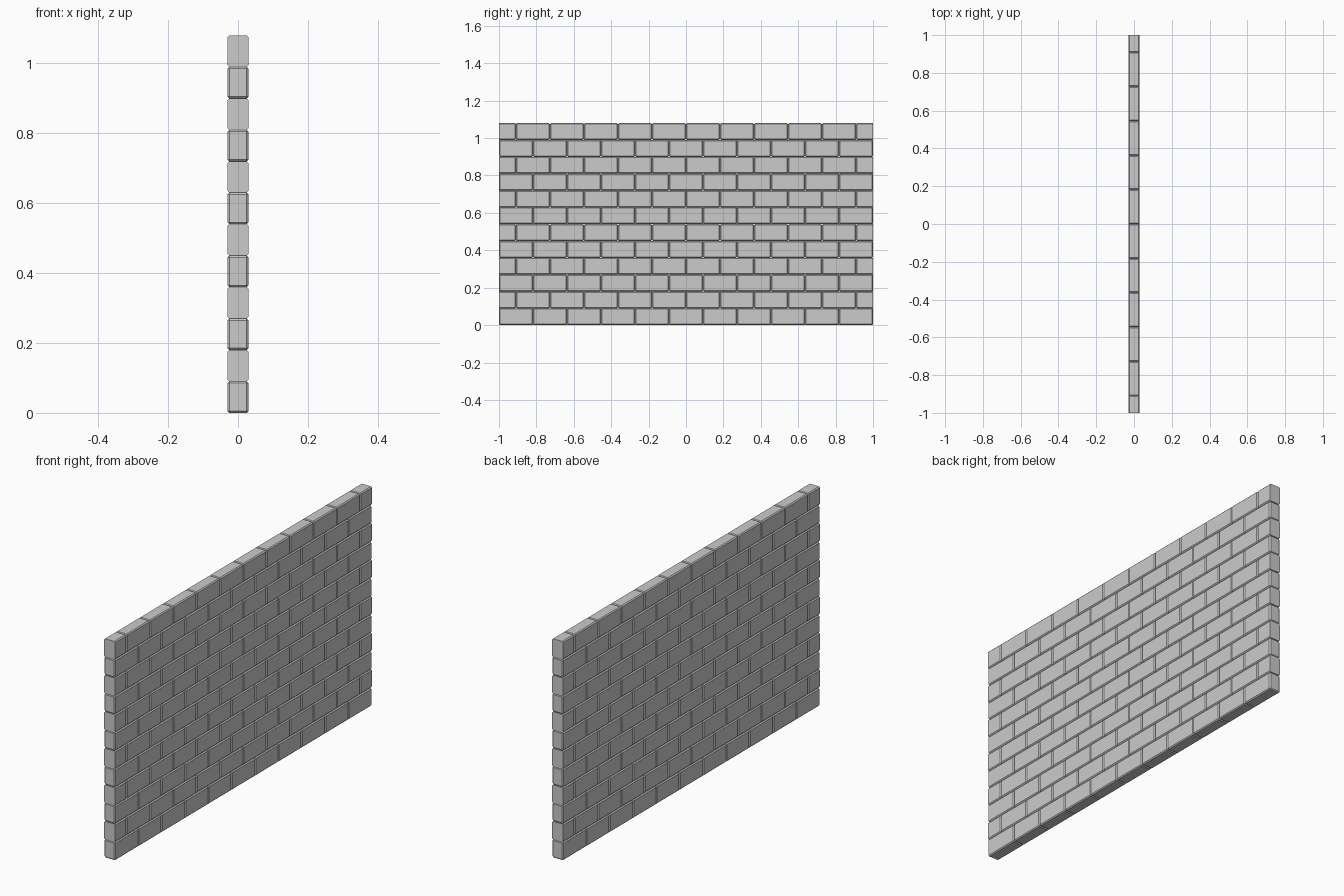
import bpy, bmesh
from mathutils import Matrix, Vector

if "Cube" in bpy.data.objects:
    bpy.data.objects.remove(bpy.data.objects["Cube"])

ROWS, PER_ROW = 12, 11
LENGTH, HEIGHT, THICK = 2 / PER_ROW, 0.09, 0.06
CHAMFER = 0.005


def brick(y, z):
    """Chamfered brick centred at (0, y, z), trimmed flat at the wall ends."""
    bm = bmesh.new()
    bmesh.ops.create_cube(bm, size=1)
    bmesh.ops.scale(bm, vec=(THICK, LENGTH, HEIGHT), verts=bm.verts)
    bmesh.ops.bevel(bm, geom=bm.edges[:], offset=CHAMFER, segments=1,
                    affect='EDGES', profile=0.5)
    bmesh.ops.translate(bm, vec=(0, y, z), verts=bm.verts)
    for side in (-1, 1):
        if abs(y) + LENGTH / 2 > 1.001 and y * side > 0:
            res = bmesh.ops.bisect_plane(
                bm, geom=bm.verts[:] + bm.edges[:] + bm.faces[:],
                plane_co=Vector((0, side, 0)), plane_no=Vector((0, side, 0)),
                clear_outer=True)
            cut = [e for e in res["geom_cut"] if isinstance(e, bmesh.types.BMEdge)]
            bmesh.ops.contextual_create(bm, geom=cut)
    bmesh.ops.recalc_face_normals(bm, faces=bm.faces[:])
    return bm


# Running-bond courses: whole bricks, then a course offset by half a brick
for row in range(ROWS):
    offset = row % 2
    mesh = bpy.data.meshes.new(f"brick_course_{row + 1}")
    course = bmesh.new()
    for i in range(PER_ROW + offset):
        y = -1 + LENGTH * (i + 0.5 - 0.5 * offset)
        part = brick(y, HEIGHT * (row + 0.5))
        temp = bpy.data.meshes.new("temp")
        part.to_mesh(temp)
        part.free()
        course.from_mesh(temp)
        bpy.data.meshes.remove(temp)
    course.to_mesh(mesh)
    course.free()
    obj = bpy.data.objects.new(f"brick_course_{row + 1}", mesh)
    bpy.context.collection.objects.link(obj)
